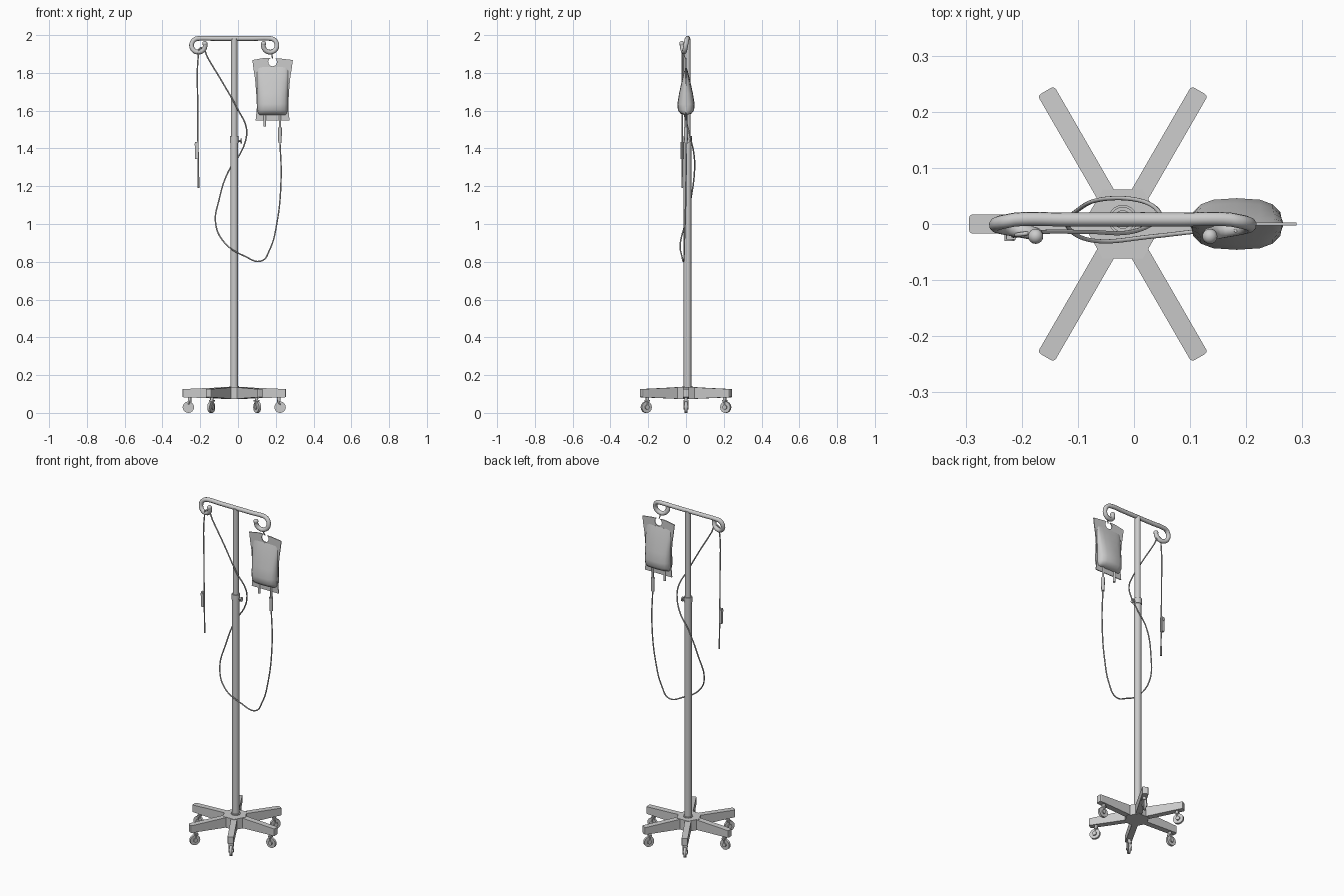
import bpy, bmesh, math
from mathutils import Vector, Matrix

if "Cube" in bpy.data.objects:
    bpy.data.objects.remove(bpy.data.objects["Cube"])

GREY = bpy.data.materials.new("light_grey")
GREY.use_nodes = True
GREY.diffuse_color = (0.6, 0.6, 0.6, 1)
GREY.node_tree.nodes["Principled BSDF"].inputs["Base Color"].default_value = (0.6, 0.6, 0.6, 1)

CX, PY = -0.02, 0.008      # column position
BAG_X = 0.183              # bag centre


def finish(obj, name, smooth=True):
    obj.name = name
    obj.data.materials.clear()
    obj.data.materials.append(GREY)
    if smooth:
        bpy.ops.object.select_all(action='DESELECT')
        obj.select_set(True)
        bpy.context.view_layer.objects.active = obj
        bpy.ops.object.shade_smooth_by_angle(angle=math.radians(40))
    return obj


def from_bmesh(bm, name, smooth=True):
    bmesh.ops.recalc_face_normals(bm, faces=bm.faces)
    mesh = bpy.data.meshes.new(name)
    bm.to_mesh(mesh)
    bm.free()
    obj = bpy.data.objects.new(name, mesh)
    bpy.context.collection.objects.link(obj)
    return finish(obj, name, smooth)


def rod(name, a, b, r, r2=None, sides=20):
    a, b = Vector(a), Vector(b)
    bm = bmesh.new()
    turn = (b - a).to_track_quat('Z', 'Y').to_matrix().to_4x4()
    bmesh.ops.create_cone(bm, cap_ends=True, segments=sides, radius1=r,
                          radius2=r if r2 is None else r2, depth=(b - a).length,
                          matrix=Matrix.Translation((a + b) / 2) @ turn)
    return from_bmesh(bm, name)


def tube(name, points, r, smooth_path=True):
    curve = bpy.data.curves.new(name, 'CURVE')
    curve.dimensions = '3D'
    curve.bevel_depth, curve.bevel_resolution = r, 3
    curve.use_fill_caps = True
    curve.resolution_u = 8 if smooth_path else 1
    spline = curve.splines.new('BEZIER')
    spline.bezier_points.add(len(points) - 1)
    for bp, p in zip(spline.bezier_points, points):
        bp.co = p
        bp.handle_left_type = bp.handle_right_type = 'AUTO'
    obj = bpy.data.objects.new(name, curve)
    bpy.context.collection.objects.link(obj)
    bpy.ops.object.select_all(action='DESELECT')
    obj.select_set(True)
    bpy.context.view_layer.objects.active = obj
    bpy.ops.object.convert(target='MESH')
    return finish(bpy.context.object, name)


def block(name, center, size):
    bm = bmesh.new()
    bmesh.ops.create_cube(bm, size=1, matrix=Matrix.Translation(center) @ Matrix.Diagonal((*size, 1)))
    return from_bmesh(bm, name, False)


# Hexagonal hub
rod("base_hub", (CX, 0, 0.073), (CX, 0, 0.137), 0.071, sides=6).rotation_euler.z = 0
hub = bpy.data.objects["base_hub"]
hub.data.transform(Matrix.Translation((CX, 0, 0)) @ Matrix.Rotation(math.radians(
    -math.degrees(math.atan2(hub.data.vertices[0].co.y, hub.data.vertices[0].co.x - CX))), 4, 'Z')
    @ Matrix.Translation((-CX, 0, 0)))

# Six tapered legs with casters
for i in range(6):
    spin = Matrix.Translation((CX, 0, 0)) @ Matrix.Rotation(i * math.pi / 3, 4, 'Z')
    bm = bmesh.new()
    bmesh.ops.create_cube(bm, size=1)
    for v in bm.verts:
        tip, top = v.co.x > 0, v.co.z > 0
        v.co.x = 0.274 if tip else 0.04
        v.co.y *= 0.034
        v.co.z = (0.126 if top else 0.083) if tip else (0.136 if top else 0.074)
    corners = [e for e in bm.edges if all(v.co.x > 0.2 for v in e.verts)
               and abs(e.verts[0].co.y - e.verts[1].co.y) < 0.001]
    bmesh.ops.bevel(bm, geom=corners, offset=0.006, segments=2, affect='EDGES', profile=0.5)
    parts = [from_bmesh(bm, f"leg_{i + 1}", False)]
    parts.append(rod(f"caster_stem_{i + 1}", (0.236, 0, 0.055), (0.236, 0, 0.09), 0.009, sides=12))
    parts.append(rod(f"caster_wheel_{i + 1}", (0.243, -0.007, 0.03), (0.243, 0.007, 0.03), 0.03, sides=24))
    parts.append(rod(f"caster_axle_{i + 1}", (0.243, -0.014, 0.03), (0.243, 0.014, 0.03), 0.012, sides=16))
    for s in (-1, 1):
        parts.append(rod(f"caster_fork_{i + 1}", (0.243, s * 0.01, 0.028), (0.237, s * 0.01, 0.066),
                         0.004, sides=8))
    parts.append(block(f"caster_crown_{i + 1}", (0.237, 0, 0.065), (0.018, 0.026, 0.008)))
    for p in parts:
        p.data.transform(spin)

# Telescoping column with collar and clamp knob
rod("base_socket", (CX, PY, 0.13), (CX, PY, 0.142), 0.026)
rod("lower_column", (CX, PY, 0.1), (CX, PY, 1.45), 0.02)
rod("upper_column", (CX, PY, 1.4), (CX, PY, 1.982), 0.0165)
rod("collar", (CX, PY, 1.43), (CX, PY, 1.465), 0.0225)
rod("knob_shaft", (CX, PY, 1.44), (0.016, PY, 1.44), 0.005, sides=10)
rod("knob", (0.012, PY, 1.44), (0.02, PY, 1.44), 0.013, sides=12)

# Top bar with a forward curling hook at each end
RING, HOOK_X, HOOK_Z = 0.036, 0.19, 1.946
hook = []
for k in range(13):
    t = k / 12
    a = math.pi / 2 - t * math.radians(285)
    hook.append(Vector((HOOK_X + RING * math.cos(a), PY - 0.03 * t, HOOK_Z + RING * math.sin(a))))
right = [Vector((CX + p.x, p.y, p.z)) for p in hook]
left = [Vector((CX - p.x, p.y, p.z)) for p in reversed(hook)]
tube("top_bar", left + [Vector((CX - 0.1, PY, 1.982)), Vector((CX + 0.1, PY, 1.982))] + right, 0.0125)
for tip, side in ((left[0], "right"), (right[-1], "left")):
    bm = bmesh.new()
    bmesh.ops.create_uvsphere(bm, u_segments=16, v_segments=10, radius=0.0135,
                              matrix=Matrix.Translation(tip))
    from_bmesh(bm, f"{side}_hook_tip")

# Flat bag sheet: (height, half width) outline with a hanging hole
outline = [(1.547, 0.09), (1.575, 0.087), (1.62, 0.083), (1.7, 0.087), (1.77, 0.093),
           (1.82, 0.101), (1.868, 0.107)]
bm = bmesh.new()
pts = [(BAG_X + w, z) for z, w in outline] + [(BAG_X + 0.04, 1.876), (BAG_X - 0.04, 1.88)]
pts += [(BAG_X - w, z) for z, w in reversed(outline)]
face = bm.faces.new([bm.verts.new((x, -0.0025, z)) for x, z in pts])
ext = bmesh.ops.extrude_face_region(bm, geom=[face])
bmesh.ops.translate(bm, vec=(0, 0.005, 0), verts=[v for v in ext["geom"] if isinstance(v, bmesh.types.BMVert)])
sheet = from_bmesh(bm, "bag_sheet", False)
cutter = rod("hole_cutter", (BAG_X, -0.05, 1.858), (BAG_X, 0.05, 1.858), 0.023, sides=24)
cutter.hide_render = True
cutter.hide_set(True)
cut = sheet.modifiers.new("hanging_hole", 'BOOLEAN')
cut.operation, cut.object, cut.solver = 'DIFFERENCE', cutter, 'EXACT'

# Filled pillow of the bag: (height, half width, half depth)
bm = bmesh.new()
rings = []
for z, w, d in [(1.577, 0.07, 0.004), (1.585, 0.077, 0.03), (1.603, 0.081, 0.043), (1.635, 0.082, 0.046),
                (1.69, 0.082, 0.037), (1.75, 0.084, 0.024), (1.8, 0.084, 0.012), (1.83, 0.08, 0.003)]:
    ring = []
    for k in range(16):
        c, s = math.cos(k * math.pi / 8), math.sin(k * math.pi / 8)
        ring.append(bm.verts.new((BAG_X + w * math.copysign(abs(c) ** 0.7, c),
                                  d * math.copysign(abs(s) ** 0.8, s), z)))
    rings.append(ring)
for lo, hi in zip(rings, rings[1:]):
    for k in range(16):
        bm.faces.new((lo[k], lo[(k + 1) % 16], hi[(k + 1) % 16], hi[k]))
bm.faces.new(rings[0])
bm.faces.new(rings[-1])
from_bmesh(bm, "bag_pillow")

# Hanging link, ports and drip chamber
tube("bag_link", [(BAG_X, -0.004, 1.876), (BAG_X - 0.004, -0.012, 1.9), (BAG_X - 0.002, -0.012, 1.925)], 0.003)
rod("short_port", (0.142, 0, 1.515), (0.142, 0, 1.58), 0.007, sides=12)
rod("long_port", (0.222, 0, 1.5), (0.222, 0, 1.58), 0.006, sides=12)
rod("drip_chamber", (0.222, 0, 1.43), (0.222, 0, 1.512), 0.009, 0.011, sides=14)

# Drip line: loops in front of the column, behind it, and over the hook
tube("drip_line", [
    (0.222, 0, 1.44), (0.228, 0, 1.24), (0.205, -0.005, 1.0), (0.168, -0.01, 0.865), (0.125, -0.012, 0.805),
    (0.035, -0.022, 0.83), (-0.07, -0.03, 0.9), (-0.118, -0.005, 1.0), (-0.1, 0.025, 1.13),
    (-0.05, 0.045, 1.28), (0.01, 0.042, 1.37), (0.042, 0.025, 1.45), (0.044, 0.01, 1.51),
    (0, -0.013, 1.605), (-0.085, -0.014, 1.755), (-0.16, -0.014, 1.88), (-0.185, -0.016, 1.928),
    (-0.2, -0.018, 1.932), (-0.21, -0.02, 1.89), (-0.213, -0.02, 1.6), (-0.209, -0.02, 1.19)], 0.0038)
block("line_clamp", (-0.219, -0.02, 1.39), (0.017, 0.016, 0.09))
rod("clamp_roller", (-0.222, -0.03, 1.42), (-0.222, -0.01, 1.42), 0.009, sides=14)
rod("line_tip", (-0.209, -0.02, 1.19), (-0.209, -0.02, 1.25), 0.005, sides=10)
